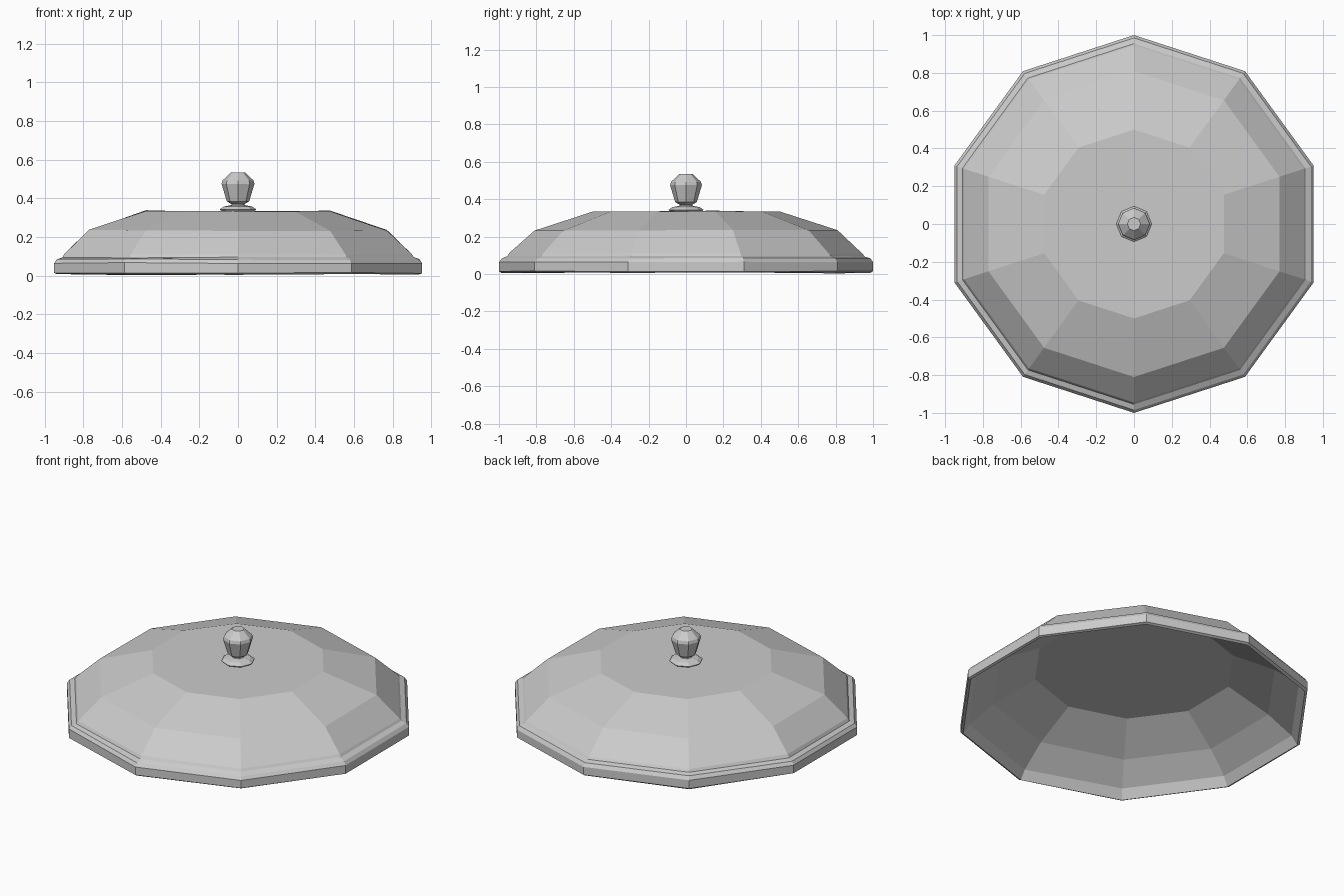
import bpy, bmesh, math, random
from mathutils import Vector

random.seed(4)
if "Cube" in bpy.data.objects:
    bpy.data.objects.remove(bpy.data.objects["Cube"], do_unlink=True)

grey = bpy.data.materials.new("plain grey")
grey.use_nodes = True
grey.diffuse_color = (0.6, 0.6, 0.6, 1)
grey.node_tree.nodes["Principled BSDF"].inputs["Base Color"].default_value = grey.diffuse_color


def lathe(name, profile, sides, wobble=0.0, closed=False):
    """Spin a (radius, height) profile into a faceted solid with a corner on +y."""
    bm = bmesh.new()
    rings = []
    for r, z in profile:
        ring = []
        for i in range(sides):
            a = math.pi / 2 + math.tau * i / sides
            dz = random.uniform(-wobble, wobble)
            ring.append(bm.verts.new(Vector((r * math.cos(a), r * math.sin(a), z + dz))))
        rings.append(ring)
    for low, high in zip(rings, rings[1:]):
        for i in range(sides):
            j = (i + 1) % sides
            bm.faces.new((low[i], low[j], high[j], high[i]))
    bm.faces.new(rings[0][::-1])
    bm.faces.new(rings[-1])
    bmesh.ops.recalc_face_normals(bm, faces=bm.faces)
    mesh = bpy.data.meshes.new(name)
    bm.to_mesh(mesh)
    bm.free()
    mesh.materials.append(grey)
    obj = bpy.data.objects.new(name, mesh)
    bpy.context.collection.objects.link(obj)
    return obj


# Hollow lid: inner ceiling, inner wall, rim, flange, outer dome, flat top
lathe("lid", [
    (0.57, 0.297), (0.81, 0.17), (0.95, 0.06), (0.985, 0.006),
    (1.0, 0.015), (1.0, 0.065), (0.985, 0.085), (0.955, 0.095),
    (0.945, 0.11), (0.81, 0.235), (0.5, 0.336),
], 10, wobble=0.003)

# Small foot disc under the knob
lathe("knob_foot", [
    (0.08, 0.33), (0.094, 0.343), (0.075, 0.357), (0.035, 0.365),
], 8)

# Neck and faceted knob
lathe("knob", [
    (0.045, 0.345), (0.033, 0.37), (0.058, 0.385),
    (0.085, 0.475), (0.08, 0.493), (0.035, 0.535),
], 8)
